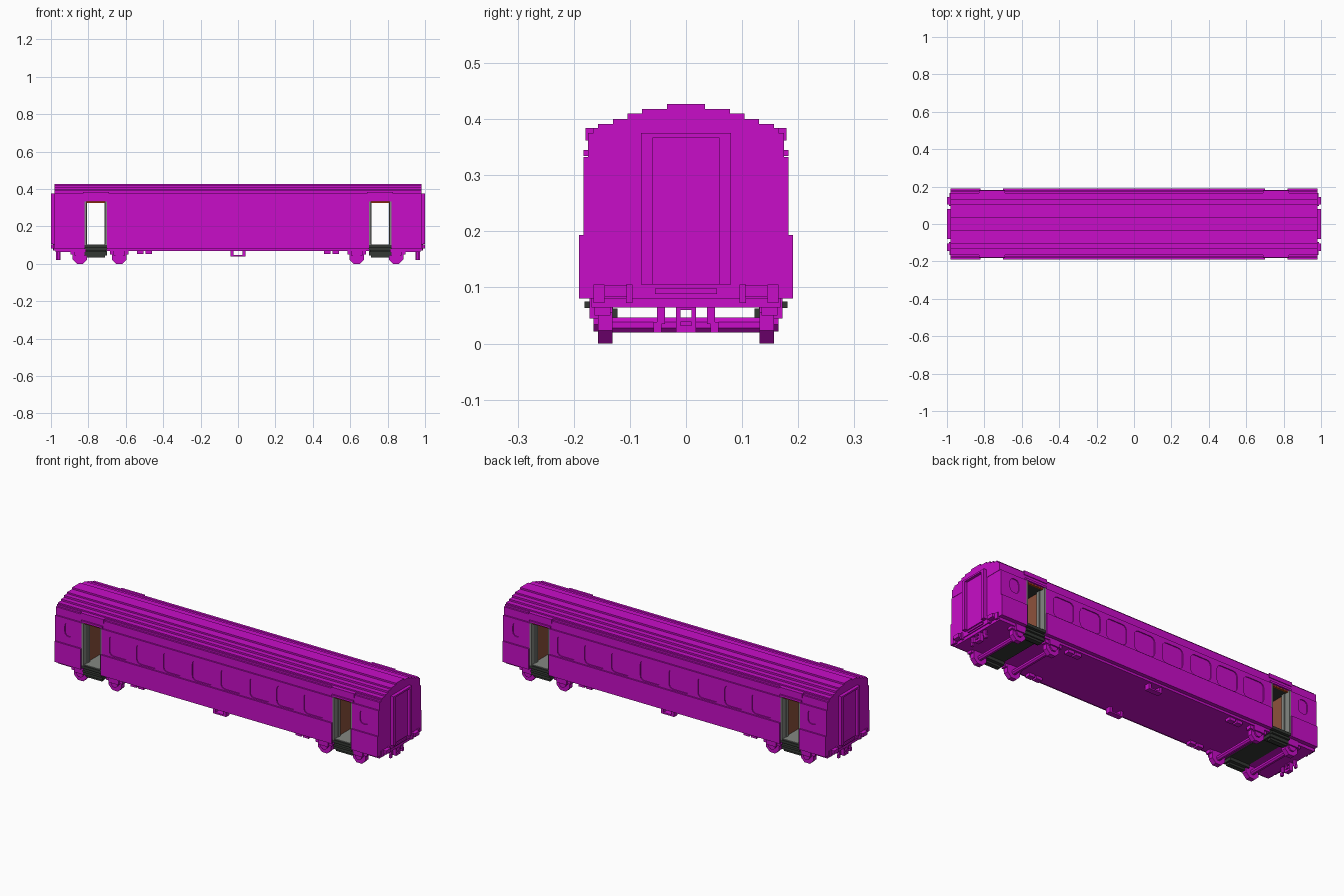
import bpy, bmesh, math

old = bpy.data.objects.get("Cube")
if old:
    bpy.data.objects.remove(old, do_unlink=True)


def material(name, rgb):
    lin = [((c / 255 + 0.055) / 1.055) ** 2.4 if c > 10 else c / 255 / 12.92 for c in rgb]
    m = bpy.data.materials.new(name)
    m.use_nodes = True
    m.diffuse_color = (*lin, 1)
    m.node_tree.nodes["Principled BSDF"].inputs["Base Color"].default_value = (*lin, 1)
    return m


MAGENTA = material("magenta paint", (200, 13, 200))
GREY = material("door grey", (132, 135, 130))
DARK = material("dark metal", (52, 56, 52))
BROWN = material("brown panel", (142, 82, 60))
ORANGE = material("orange trim", (190, 72, 22))


def finish(name, bm, mat):
    bmesh.ops.recalc_face_normals(bm, faces=bm.faces)
    me = bpy.data.meshes.new(name)
    bm.to_mesh(me)
    bm.free()
    me.materials.append(mat)
    ob = bpy.data.objects.new(name, me)
    bpy.context.collection.objects.link(ob)
    return ob


def add_box(bm, x, y, z):
    """Box between the (low, high) pairs of each axis."""
    vs = bmesh.ops.create_cube(bm, size=1)["verts"]
    for v in vs:
        for i, (a, b) in enumerate((x, y, z)):
            v.co[i] = (a + b) / 2 + v.co[i] * (b - a)


def add_prism(bm, pts, axis, a, b):
    """Extrude 2D points along x (points are y, z) or y (points are x, z)."""
    def place(p, d):
        return (d, p[0], p[1]) if axis == "x" else (p[0], d, p[1])
    face = bm.faces.new([bm.verts.new(place(p, a)) for p in pts])
    ext = bmesh.ops.extrude_face_region(bm, geom=[face])["geom"]
    for v in ext:
        if isinstance(v, bmesh.types.BMVert):
            v.co["xy".index(axis)] = b


def boxes(name, mat, specs, mx=True, my=True):
    """Several boxes, mirrored over x and/or y, as one object."""
    bm = bmesh.new()
    for x, y, z in specs:
        for sx in ((1, -1) if mx else (1,)):
            for sy in ((1, -1) if my else (1,)):
                add_box(bm, sorted(sx * v for v in x), sorted(sy * v for v in y), z)
    return finish(name, bm, mat)


def section(name, half, x0, x1):
    bm = bmesh.new()
    add_prism(bm, half + [(-y, z) for y, z in reversed(half)], "x", x0, x1)
    return finish(name, bm, MAGENTA)


def round_rect(cx, cz, w, h, r):
    pts = []
    for k, (sx, sz) in enumerate(((1, 1), (-1, 1), (-1, -1), (1, -1))):
        for j in range(4):
            a = math.radians(90 * k + 30 * j)
            pts.append((cx + sx * (w / 2 - r) + r * math.cos(a),
                        cz + sz * (h / 2 - r) + r * math.sin(a)))
    return pts


# Body shells between and beyond the doorways
side = [(.191, .08), (.191, .193), (.183, .193), (.183, .332)]
shells = [section("saloon_body", [(.17, .068), (.17, .08)] + side, -.70, .70),
          section("left_end_body", side, .82, .98),
          section("right_end_body", side, -.98, -.82)]

# Shallow window recesses
bm = bmesh.new()
windows = [(x * s, .255, .125, .11, .024) for x in (.087, .262, .425, .59) for s in (1, -1)]
windows += [(s * .895, .273, .055, .075, .022) for s in (1, -1)]
for w in windows:
    for s in (1, -1):
        add_prism(bm, round_rect(*w), "y", s * .178, s * .25)
cutter = finish("window_cutter", bm, MAGENTA)
cutter.hide_render = True
for ob in shells:
    mod = ob.modifiers.new("windows", "BOOLEAN")
    mod.operation, mod.solver, mod.object = "DIFFERENCE", "EXACT", cutter
    bpy.context.view_layer.objects.active = ob
    bpy.ops.object.modifier_apply(modifier=mod.name)
bpy.data.objects.remove(cutter, do_unlink=True)

# Stepped roof
steps = [(.175, .332, .375), (.165, .375, .384), (.157, .384, .391), (.13, .391, .40),
         (.104, .40, .41), (.078, .41, .418), (.034, .418, .427)]
section("roof", [(y, z) for y, a, b in steps for z in (a, b)], -.982, .982)
boxes("door_headers", MAGENTA, [((.69, .83), (.15, .179), (.362, .384))])
boxes("lintels", MAGENTA, [((.695, .825), (.17, .183), (.334, .345))])

# Open doorways running across the carriage
boxes("door_jambs", GREY, [((.70, .71), (.125, .183), (.10, .332)),
                           ((.81, .82), (.125, .183), (.10, .332)),
                           ((.71, .714), (.13, .15), (.10, .328)),
                           ((.806, .81), (.13, .15), (.10, .328))])
boxes("vestibule_walls", BROWN, [((.70, .706), (-.125, .125), (.10, .332)),
                                 ((.814, .82), (-.125, .125), (.10, .332))], my=False)
boxes("vestibule_ceiling", DARK, [((.70, .82), (-.165, .165), (.327, .333))], my=False)
boxes("door_top_trim", ORANGE, [((.71, .81), (.165, .174), (.326, .333))])
boxes("vestibule_floor", GREY, [((.70, .82), (-.175, .175), (.098, .104))], my=False)

# Dark underfloor and door steps
boxes("underfloor", DARK, [((.70, .82), (-.165, .165), (.064, .098))], my=False)
boxes("door_steps", DARK, [((.70, .82), (.15, .183), (.085, .10)),
                           ((.705, .815), (.15, .181), (.063, .075)),
                           ((.70, .82), (.122, .172), (.045, .062)),
                           ((.71, .81), (.14, .165), (.034, .045))])

# End door frames and doors
boxes("end_door_frame", MAGENTA, [((.975, 1.0), (.06, .08), (.105, .375)),
                                  ((.975, 1.0), (-.08, .08), (.366, .375))])
boxes("end_door", MAGENTA, [((.975, .985), (-.06, .06), (.105, .366))], my=False)

# Headstock, buffers and end steps
boxes("headstock", MAGENTA, [((.82, .975), (-.168, .168), (.064, .085)),
                             ((.96, .986), (-.055, .055), (.088, .098)),
                             ((.96, .986), (.145, .165), (.072, .105))])
boxes("buffers", MAGENTA, [((.935, 1.0), (.105, .145), (.083, .103)),
                           ((.97, .99), (.095, .107), (.072, .105))])

# Coupler ladder and hoses
boxes("coupler", MAGENTA, [((.95, .972), (.01, .018), (.02, .08)),
                           ((.95, .972), (-.018, .018), (.02, .032)),
                           ((.95, .972), (-.018, .018), (.038, .046)),
                           ((.95, .972), (-.018, .018), (.06, .068))])
boxes("end_hoses", MAGENTA, [((.955, .967), (.037, .052), (.035, .08)),
                             ((.955, .967), (.044, .058), (.02, .038))])

# Wheels, axles and axle boxes
bm = bmesh.new()


def disc(cx, z, r, y0, y1, n=8):
    pts = [(cx + r * math.cos(math.tau * (i + .5) / n), z + r * math.sin(math.tau * (i + .5) / n))
           for i in range(n)]
    add_prism(bm, pts, "y", y0, y1)


for cx in (-.845, -.635, .635, .845):
    for s in (1, -1):
        disc(cx, .039, .042, s * .131, s * .157)
        disc(cx, .042, .022, s * .157, s * .165)
    disc(cx, .033, .014, -.131, .131)
finish("wheelsets", bm, MAGENTA)
boxes("axle_guards", MAGENTA, [((c - .05, c + .05), (.135, .163), (.05, .068)) for c in (.635, .845)]
      + [((c - .03, c + .03), (.15, .172), (.045, .08)) for c in (.635, .845)])

# Underframe fittings
boxes("underframe_boxes", MAGENTA, [((.46, .495), (.13, .16), (.052, .07)),
                                    ((.505, .54), (.13, .16), (.052, .07))])
boxes("centre_brackets", MAGENTA, [((.025, .04), (.13, .16), (.04, .07)),
                                   ((-.04, .04), (.13, .16), (.038, .046))])
